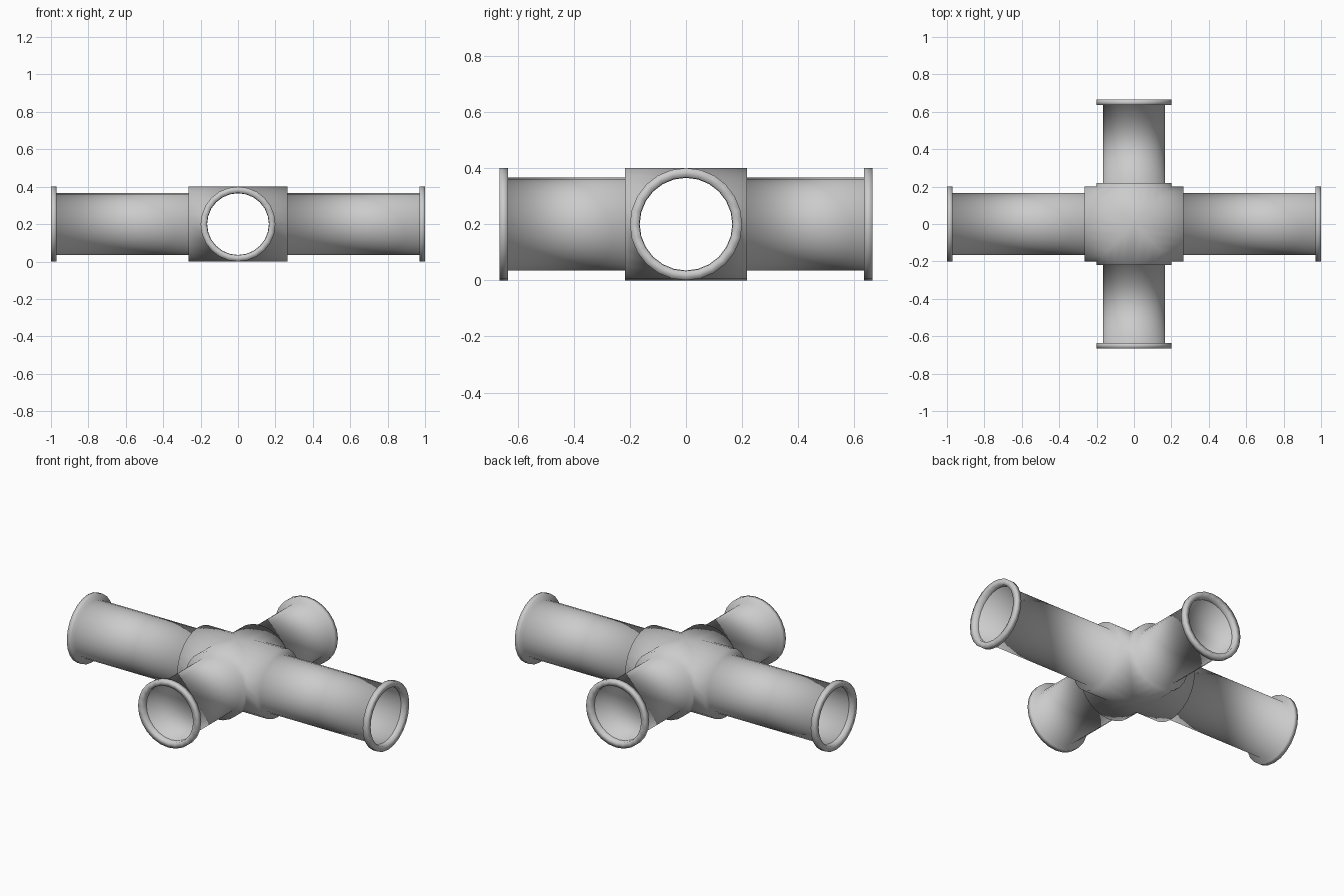
import bpy, bmesh, math
from mathutils import Matrix

if "Cube" in bpy.data.objects:
    bpy.data.objects.remove(bpy.data.objects["Cube"])

SIDES = 24
R_PIPE, R_COLLAR, AXIS_Z = 0.166, 0.2, 0.2


def add_arm(bm, collar_end, tip, turn):
    """One flanged arm along +x, mitred at the centre, then turned about z."""
    lip = 0.03
    profile = [(None, R_COLLAR), (collar_end, R_COLLAR), (collar_end, R_PIPE),
               (tip - lip, R_PIPE), (tip - lip, R_COLLAR), (tip, R_COLLAR),
               (tip, R_PIPE + 0.001), (tip - lip, R_PIPE - 0.001)]
    rot = Matrix.Rotation(turn, 4, 'Z')
    rings = []
    for x, r in profile:
        ring = []
        for i in range(SIDES):
            a = 2 * math.pi * i / SIDES
            y, z = r * math.cos(a), r * math.sin(a)
            co = rot @ Matrix.Translation((abs(y) if x is None else x, y, z + AXIS_Z))
            ring.append(bm.verts.new(co.translation))
        rings.append(ring)
    for p, q in zip(rings, rings[1:]):
        for i in range(SIDES):
            j = (i + 1) % SIDES
            bm.faces.new((p[i], p[j], q[j], q[i]))


# Four arms welded along their mitre seams into one hollow cross fitting
bm = bmesh.new()
for k in range(4):
    collar_end, tip = ((0.265, 1.0), (0.218, 0.665))[k % 2]
    add_arm(bm, collar_end, tip, k * math.pi / 2)
bmesh.ops.remove_doubles(bm, verts=bm.verts, dist=0.0004)
for f in bm.faces:
    f.smooth = True

mesh = bpy.data.meshes.new("pipe_cross")
bm.to_mesh(mesh)
bm.free()
obj = bpy.data.objects.new("pipe_cross", mesh)
bpy.context.collection.objects.link(obj)
